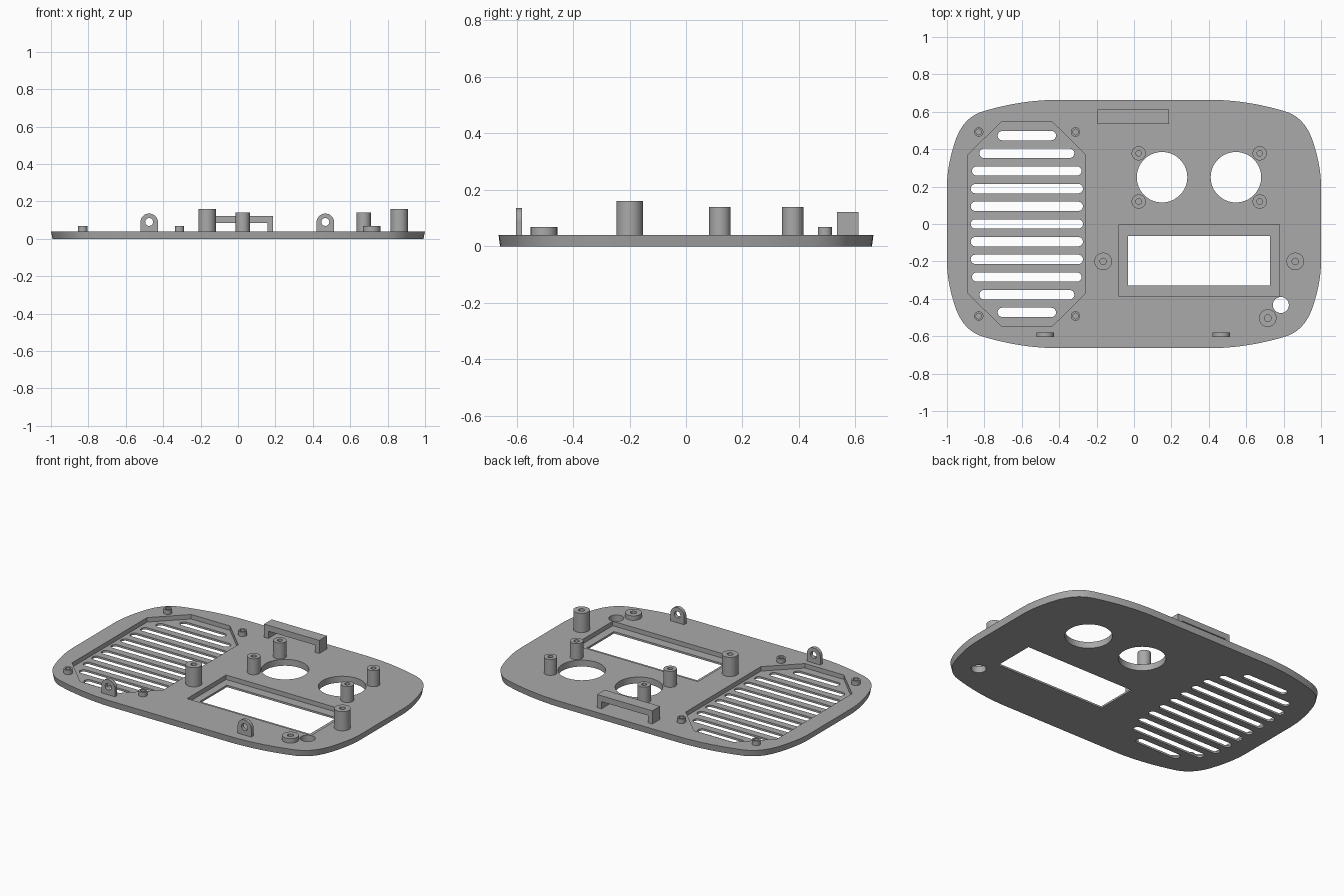
import bpy, bmesh, math
from mathutils import Vector, Matrix

if "Cube" in bpy.data.objects:
    bpy.data.objects.remove(bpy.data.objects["Cube"], do_unlink=True)

TOP = 0.04       # upper surface of the plate
FLOOR = 0.012    # floor of the recesses

grey = bpy.data.materials.new("plastic grey")
grey.use_nodes = True
colour = (0.4, 0.4, 0.4, 1)
grey.diffuse_color = colour
grey.node_tree.nodes["Principled BSDF"].inputs["Base Color"].default_value = colour


def prism(bm, points, z0, z1, inset=0.0):
    """Closed prism over a 2D outline; inset draws the bottom in."""
    low = [bm.verts.new((x - inset * x, y - inset * y, z0)) for x, y in points]
    high = [bm.verts.new((x, y, z1)) for x, y in points]
    n = len(points)
    bm.faces.new(low[::-1])
    bm.faces.new(high)
    for i in range(n):
        j = (i + 1) % n
        bm.faces.new((low[i], low[j], high[j], high[i]))


def rect(x0, x1, y0, y1):
    return [(x0, y0), (x1, y0), (x1, y1), (x0, y1)]


def arc(cx, cy, r, a0, a1, n):
    return [(cx + r * math.cos(math.radians(a0 + (a1 - a0) * i / n)),
             cy + r * math.sin(math.radians(a0 + (a1 - a0) * i / n))) for i in range(n + 1)]


def circle(cx, cy, r, n=64):
    return arc(cx, cy, r, 0, 360, n)[:-1]


def slot(cx, cy, half, r):
    return (arc(cx + half - r, cy, r, -90, 90, 12)
            + arc(cx - half + r, cy, r, 90, 270, 12))


def finish(bm, name, smooth=True):
    bmesh.ops.recalc_face_normals(bm, faces=bm.faces)
    mesh = bpy.data.meshes.new(name)
    bm.to_mesh(mesh)
    bm.free()
    mesh.materials.append(grey)
    ob = bpy.data.objects.new(name, mesh)
    bpy.context.collection.objects.link(ob)
    if smooth:
        shade(ob)
    return ob


def select(ob):
    bpy.ops.object.select_all(action='DESELECT')
    ob.select_set(True)
    bpy.context.view_layer.objects.active = ob


def shade(ob):
    select(ob)
    bpy.ops.object.shade_smooth_by_angle(angle=math.radians(30))


def cut(ob, outlines, z0, z1):
    """Subtract a set of separate prisms from an object."""
    bm = bmesh.new()
    for points in outlines:
        prism(bm, points, z0, z1)
    cutter = finish(bm, "cutter", False)
    cutter.hide_render = True
    mod = ob.modifiers.new("cut", 'BOOLEAN')
    mod.operation = 'DIFFERENCE'
    mod.solver = 'EXACT'
    mod.object = cutter
    select(ob)
    bpy.ops.object.modifier_apply(modifier=mod.name)
    bpy.data.objects.remove(cutter, do_unlink=True)


def curve(a, c, b, n=10):
    a, b, c = Vector(a), Vector(b), Vector(c)
    return [tuple(a * (1 - t) ** 2 + c * 2 * t * (1 - t) + b * t * t)
            for t in (i / n for i in range(n + 1))]


# Plate outline: one quarter, mirrored to the other three
quarter = (curve((1, 0.2), (1, 0.31), (0.957, 0.44))
           + curve((0.957, 0.44), (0.914, 0.572), (0.805, 0.603), 14)[1:]
           + curve((0.805, 0.603), (0.6, 0.664), (0.4, 0.664))[1:])
half = quarter + [(-x, y) for x, y in reversed(quarter)]
outline = half + [(x, -y) for x, y in reversed(half)]
bm = bmesh.new()
prism(bm, outline, 0, TOP, inset=0.008)
plate = finish(bm, "face_plate", False)

# Recesses for the speaker and the display
SX = -0.573
octagon = [(SX + x, y) for x, y in (
    (0.315, -0.37), (0.315, 0.37), (0.134, 0.548), (-0.134, 0.548),
    (-0.315, 0.37), (-0.315, -0.37), (-0.134, -0.548), (0.134, -0.548))]
cut(plate, [octagon, rect(-0.08, 0.778, -0.388, -0.003)], FLOOR, 0.1)

# Openings: grille slots, two round holes, display window, small hole
lengths = [0.3, 0.3, 0.3, 0.293, 0.254, 0.156]
holes = [slot(SX, k * 0.0945, lengths[abs(k)], 0.025) for k in range(-5, 6)]
holes += [circle(x, 0.25, 0.135) for x in (0.15, 0.545)]
holes += [rect(-0.033, 0.727, -0.328, -0.063), circle(0.785, -0.433, 0.043, 32)]
cut(plate, holes, -0.1, 0.1)
shade(plate)


def post(name, x, y, r, bore, top):
    """Hollow screw post standing on the plate."""
    bm = bmesh.new()
    rings = []
    for rad, z in ((r, TOP), (r, top), (bore, top), (bore, TOP)):
        rings.append([bm.verts.new((px, py, z)) for px, py in circle(x, y, rad, 32)])
    for a, b in zip(rings, rings[1:]):
        for i in range(32):
            j = (i + 1) % 32
            bm.faces.new((a[i], a[j], b[j], b[i]))
    finish(bm, name)


for x in (0.025, 0.672):
    for y in (0.12, 0.378):
        post("sensor_post", x, y, 0.038, 0.015, 0.14)
for x in (-0.165, 0.862):
    post("display_post", x, -0.2, 0.047, 0.017, 0.16)
for x in (-0.83, -0.313):
    for y in (-0.492, 0.492):
        post("speaker_post", x, y, 0.025, 0.015, 0.068)
post("low_post", 0.715, -0.503, 0.047, 0.018, 0.068)

# Upright mounting tabs with rounded tops and an eyelet
for x in (-0.475, 0.467):
    bm = bmesh.new()
    prism(bm, [(-0.047, TOP - 0.005), (0.047, TOP - 0.005)] + arc(0, 0.088, 0.047, 0, 180, 24),
          -0.011, 0.011)
    tab = finish(bm, "mounting_tab", False)
    cut(tab, [circle(0, 0.09, 0.021, 32)], -0.1, 0.1)
    tab.data.transform(Matrix.Translation((x, -0.592, 0)) @ Matrix.Rotation(math.pi / 2, 4, 'X'))
    shade(tab)

# Bridge-shaped cable bracket
bm = bmesh.new()
bridge = [(-0.195, TOP - 0.005), (-0.165, TOP - 0.005), (-0.165, 0.085), (0.157, 0.085),
          (0.157, TOP - 0.005), (0.187, TOP - 0.005), (0.187, 0.122), (-0.195, 0.122)]
prism(bm, bridge, -0.038, 0.038)
bracket = finish(bm, "cable_bracket", False)
bracket.data.transform(Matrix.Translation((0, 0.573, 0)) @ Matrix.Rotation(math.pi / 2, 4, 'X'))
